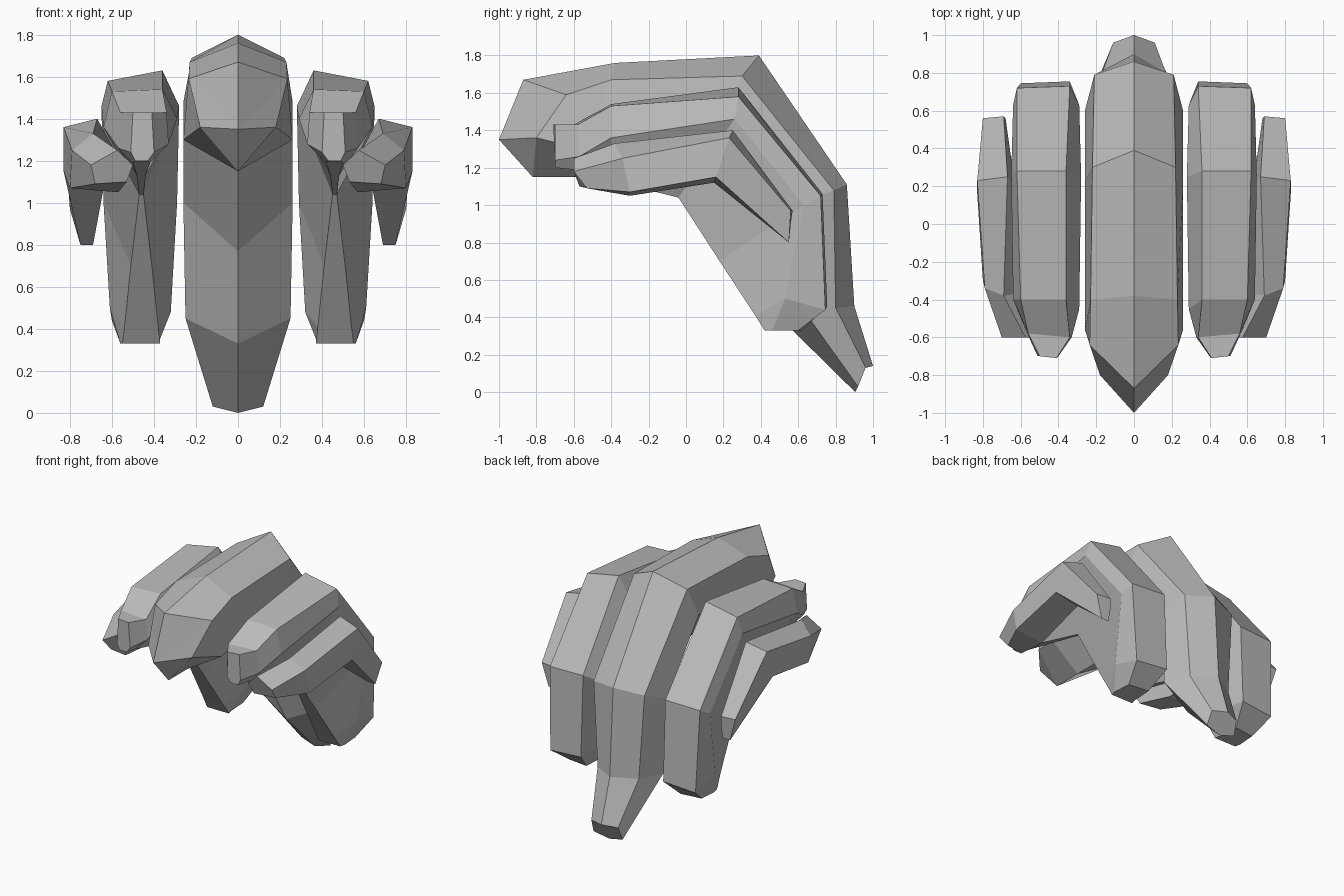
import bpy, bmesh

cube = bpy.data.objects.get("Cube")
if cube:
    bpy.data.objects.remove(cube, do_unlink=True)

grey = bpy.data.materials.new("soft grey")
COLOUR = (0.5, 0.5, 0.5, 1)
grey.use_nodes = True
grey.diffuse_color = COLOUR
grey.node_tree.nodes["Principled BSDF"].inputs["Base Color"].default_value = COLOUR


def strand(name, rings, nose=None, side=1):
    """Loft a faceted lock through its cross-sections; nose adds a pointed front."""
    bm = bmesh.new()
    loops = [[bm.verts.new((x * side, y, z)) for x, y, z in r] for r in rings]
    n = len(loops[0])
    for a, b in zip(loops, loops[1:]):
        for i in range(n):
            j = (i + 1) % n
            bm.faces.new((a[i], a[j], b[j], b[i]))
    if nose:
        tip = bm.verts.new(nose)
        for i in range(n):
            bm.faces.new((tip, loops[0][(i + 1) % n], loops[0][i]))
    else:
        bm.faces.new(loops[0])
    bm.faces.new(loops[-1])
    bmesh.ops.recalc_face_normals(bm, faces=bm.faces)
    mesh = bpy.data.meshes.new(name)
    bm.to_mesh(mesh)
    bm.free()
    mesh.materials.append(grey)
    obj = bpy.data.objects.new(name, mesh)
    bpy.context.collection.objects.link(obj)


def symmetric(ridge, corner, edge, inner):
    """Six-sided section mirrored across x = 0."""
    flip = lambda p: (-p[0], p[1], p[2])
    return [(0, *ridge), corner, edge, (0, *inner), flip(edge), flip(corner)]


def keeled(inner_top, outer_top, outer_side, keel, inner_side):
    """Six-sided section whose underside is a flat keel: (half width, y, z)."""
    w, y, z = keel
    return [inner_top, outer_top, outer_side,
            (.46 + w, y, z), (.46 - w, y, z), inner_side]


# Centre lock: ridge, shoulder, side edge, underside keel
strand("centre_lock", [
    symmetric((-.87, 1.67), (.235, -.64, 1.59), (.18, -.80, 1.36), (-.82, 1.15)),
    symmetric((-.38, 1.76), (.23, -.40, 1.67), (.26, -.56, 1.30), (-.60, 1.15)),
    symmetric((.39, 1.80), (.22, .30, 1.69), (.26, .22, 1.48), (.05, 1.15)),
    symmetric((.86, 1.11), (.21, .79, 1.08), (.26, .60, 1.0), (.30, .77)),
    symmetric((.90, .46), (.17, .80, .45), (.25, .62, .45), (.57, .33)),
    symmetric((1.0, .14), (.11, .96, .13), (.12, .92, .03), (.905, 0)),
], nose=(0, -1, 1.35))

# Middle locks: inner top, outer top, outer side, keel, inner side
middle = [
    keeled((.41, -.71, 1.43), (.50, -.70, 1.43), (.51, -.70, 1.24), (.03, -.70, 1.20), (.40, -.70, 1.24)),
    keeled((.34, -.60, 1.43), (.56, -.58, 1.43), (.57, -.57, 1.26), (.04, -.61, 1.19), (.33, -.60, 1.28)),
    keeled((.36, -.40, 1.54), (.60, -.40, 1.53), (.64, -.40, 1.36), (.02, -.40, 1.13), (.29, -.45, 1.40)),
    keeled((.36, .28, 1.63), (.62, .28, 1.58), (.65, .26, 1.46), (.01, -.04, 1.04), (.28, .25, 1.46)),
    keeled((.34, .73, 1.06), (.62, .72, 1.05), (.64, .63, 1.0), (.05, .18, .70), (.29, .63, 1.0)),
    keeled((.34, .755, .46), (.60, .745, .44), (.61, .53, .50), (.08, .37, .41), (.32, .53, .48)),
    keeled((.39, .62, .33), (.55, .60, .33), (.56, .46, .33), (.09, .42, .33), (.38, .46, .33)),
]

# Outer locks: inner top, outer top, outer bottom, inner bottom, inner side
outer = [
    [(.575, -.60, 1.25), (.70, -.60, 1.18), (.68, -.53, 1.09), (.53, -.57, 1.10), (.50, -.60, 1.18)],
    [(.69, -.38, 1.33), (.79, -.34, 1.25), (.80, -.30, 1.07), (.57, -.30, 1.05), (.56, -.36, 1.20)],
    [(.67, .25, 1.40), (.83, .23, 1.36), (.83, .16, 1.15), (.63, .15, 1.12), (.63, .20, 1.27)],
    [(.69, .57, .97), (.80, .56, .97), (.75, .55, .80), (.69, .55, .80), (.68, .56, .90)],
]

for label, side in (("left", 1), ("right", -1)):
    strand(label + "_middle_lock", middle, side=side)
    strand(label + "_outer_lock", outer, side=side)
